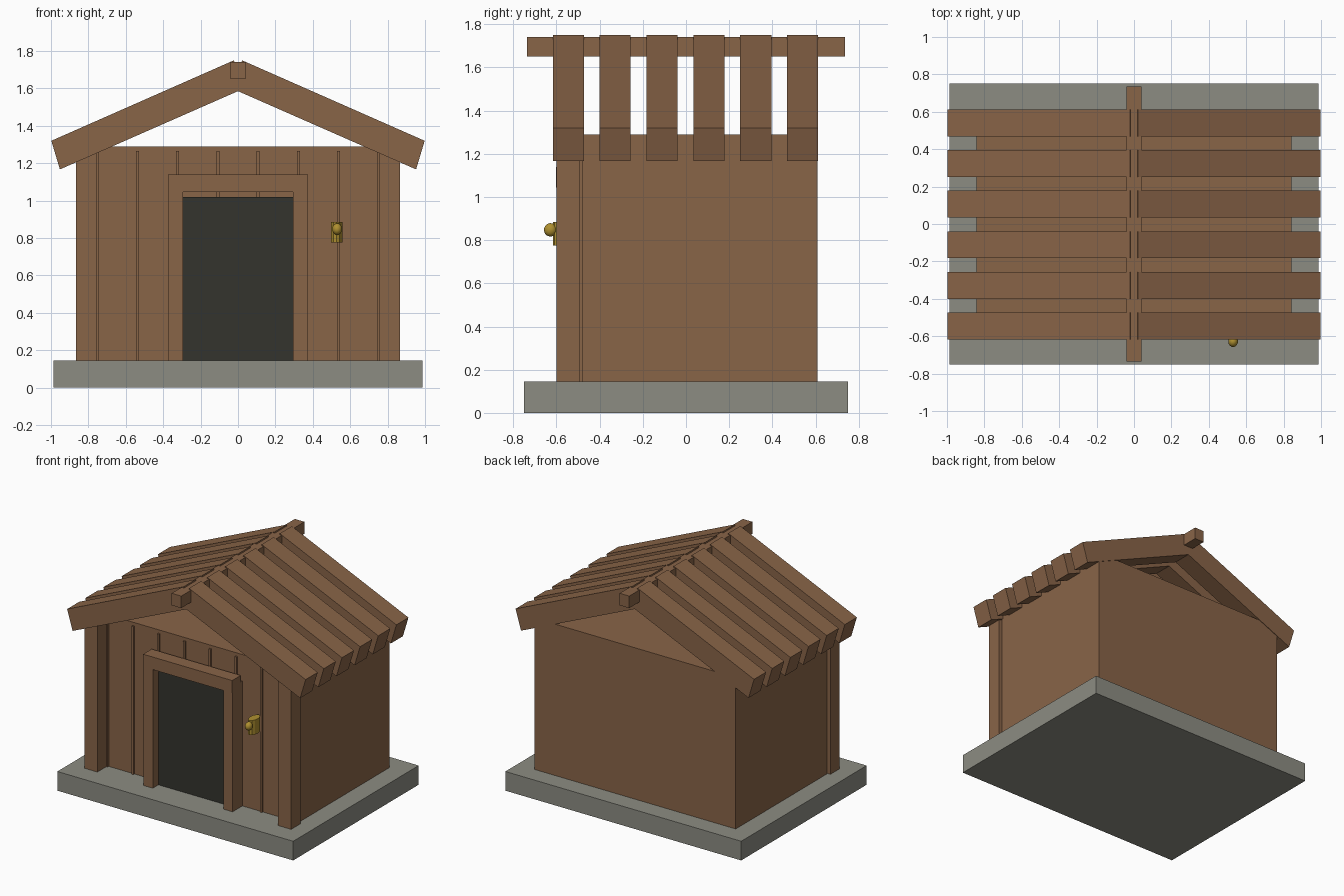
import bpy, bmesh
from mathutils import Matrix, Vector

cube = bpy.data.objects.get("Cube")
if cube:
    bpy.data.objects.remove(cube, do_unlink=True)


def material(name, rgb):
    mat = bpy.data.materials.new(name)
    mat.use_nodes = True
    colour = (*rgb, 1)
    mat.diffuse_color = colour
    mat.node_tree.nodes["Principled BSDF"].inputs["Base Color"].default_value = colour
    return mat


wood = material("brown_wood", (0.25, 0.128, 0.064))
stone = material("grey_stone", (0.265, 0.265, 0.225))
dark = material("dark_door", (0.034, 0.033, 0.026))
brass = material("brass", (0.43, 0.28, 0.03))


def finish(name, bm, mat):
    bmesh.ops.recalc_face_normals(bm, faces=bm.faces)
    mesh = bpy.data.meshes.new(name)
    bm.to_mesh(mesh)
    bm.free()
    mesh.materials.append(mat)
    obj = bpy.data.objects.new(name, mesh)
    bpy.context.collection.objects.link(obj)
    return obj


def box(name, mat, x, y, z):
    """Box from (low, high) ranges on each axis."""
    bm = bmesh.new()
    size = [b - a for a, b in (x, y, z)]
    mid = [(a + b) / 2 for a, b in (x, y, z)]
    bmesh.ops.create_cube(bm, size=1, matrix=Matrix.Translation(mid) @ Matrix.Diagonal((*size, 1)))
    return finish(name, bm, mat)


def plank(name, profile, y, width):
    """Roof plank: an x-z profile extruded along y."""
    bm = bmesh.new()
    face = bm.faces.new([bm.verts.new((x, y - width / 2, z)) for x, z in profile])
    out = bmesh.ops.extrude_face_region(bm, geom=[face])
    moved = [v for v in out["geom"] if isinstance(v, bmesh.types.BMVert)]
    bmesh.ops.translate(bm, verts=moved, vec=Vector((0, width, 0)))
    return finish(name, bm, wood)


FLOOR = 0.145
WALL = -0.48

# Foundation and solid hut body with a flat top
box("foundation", stone, (-0.987, 0.987), (-0.75, 0.75), (0, FLOOR))
box("hut_body", wood, (-0.842, 0.842), (WALL, 0.608), (FLOOR, 1.29))

# Front corner posts, wall battens and door jambs, mirrored left and right
for side, s in (("left", 1), ("right", -1)):
    def span(a, b):
        return sorted((s * a, s * b))
    box(f"corner_post_{side}", wood, span(0.757, 0.865), (-0.6, -0.49), (FLOOR, 1.265))
    box(f"door_jamb_{side}", wood, span(0.295, 0.373), (-0.597, WALL), (FLOOR, 1.09))
    for i in range(4):
        x = 0.108 + 0.215 * i
        box(f"batten_{side}_{i + 1}", wood, span(x - 0.008, x + 0.008), (-0.493, WALL), (FLOOR, 1.265))

# Door and lintel
box("door_lintel", wood, (-0.373, 0.373), (-0.602, -0.5), (1.045, 1.14))
box("door", dark, (-0.297, 0.297), (-0.53, WALL), (FLOOR, 1.02))

# Roof planks with open gaps, and the ridge beam
for side, s in (("left", 1), ("right", -1)):
    profile = [(s * x, z) for x, z in ((0.022, 1.75), (0.998, 1.32), (0.952, 1.167), (-0.02, 1.594))]
    for i in range(6):
        plank(f"roof_plank_{side}_{i + 1}", profile, -0.545 + 0.217 * i, 0.144)
box("ridge_beam", wood, (-0.04, 0.04), (-0.736, 0.736), (1.65, 1.741))

# Brass lantern body with a round knob
bm = bmesh.new()
bmesh.ops.create_cone(bm, cap_ends=True, segments=12, radius1=1, radius2=1, depth=1,
                      matrix=Matrix.Translation((0.527, -0.56, 0.83)) @ Matrix.Diagonal((0.031, 0.057, 0.11, 1)))
finish("brass_barrel", bm, brass)
bm = bmesh.new()
bmesh.ops.create_uvsphere(bm, u_segments=16, v_segments=10, radius=1,
                          matrix=Matrix.Translation((0.53, -0.628, 0.848)) @ Matrix.Diagonal((0.026, 0.03, 0.031, 1)))
knob = finish("brass_knob", bm, brass)
knob.data.shade_smooth()
